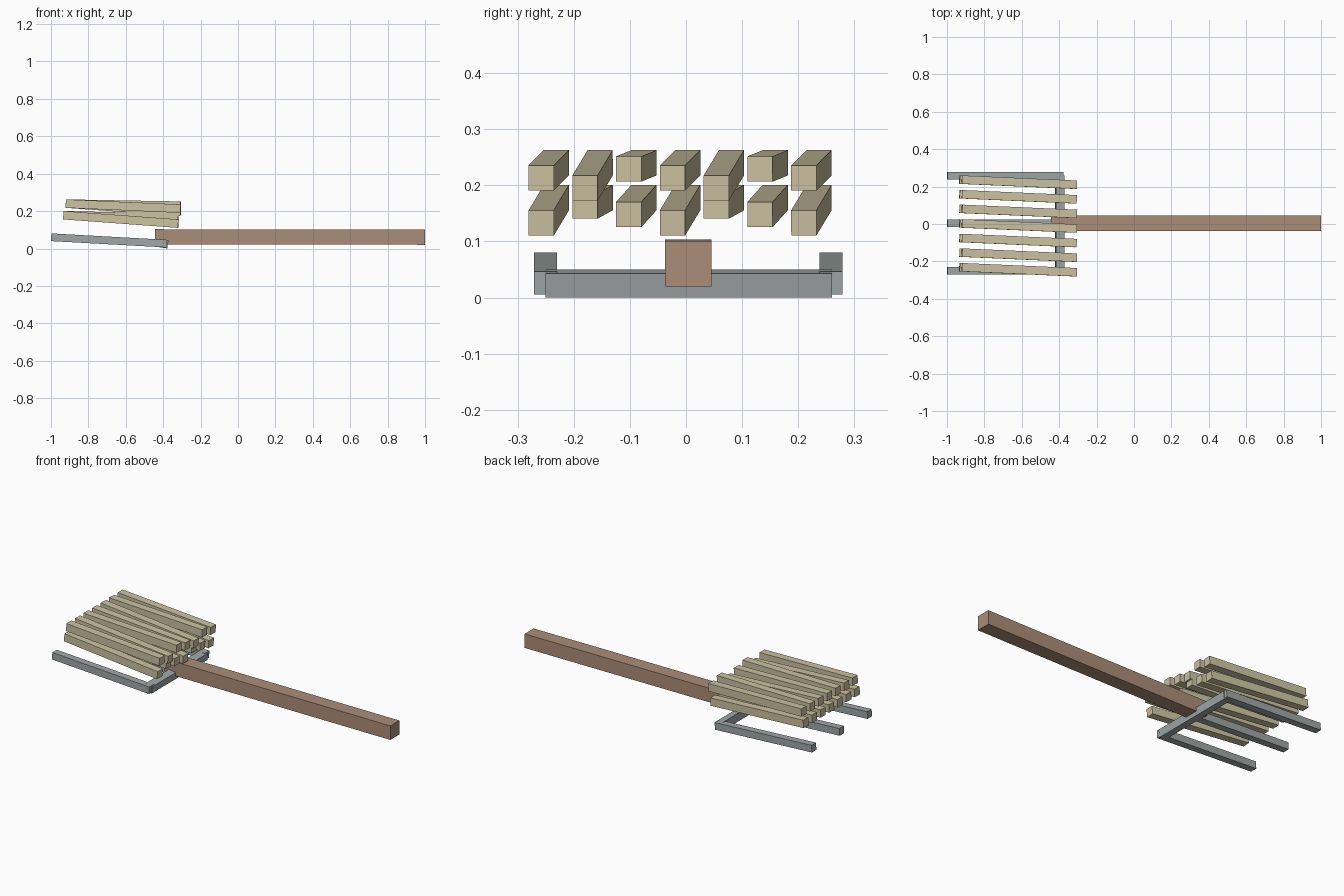
import bpy
import math
from mathutils import Vector

if "Cube" in bpy.data.objects:
    bpy.data.objects.remove(bpy.data.objects["Cube"], do_unlink=True)


def material(name, rgb):
    mat = bpy.data.materials.new(name)
    mat.use_nodes = True
    color = (*rgb, 1.0)
    mat.diffuse_color = color
    mat.node_tree.nodes["Principled BSDF"].inputs["Base Color"].default_value = color
    return mat


wood = material("brown wood", (0.41, 0.27, 0.19))
metal = material("grey metal", (0.35, 0.39, 0.385))
straw = material("pale straw", (0.61, 0.545, 0.36))


def beam(name, start, end, width, height, mat):
    """Square-ended box whose centre line runs from start to end."""
    start, end = Vector(start), Vector(end)
    run = end - start
    pitch = -math.atan2(run.z, math.hypot(run.x, run.y))
    yaw = math.atan2(run.y, run.x)
    bpy.ops.mesh.primitive_cube_add(size=1, location=(start + end) / 2,
                                    rotation=(0, pitch, yaw))
    obj = bpy.context.object
    obj.name = name
    obj.scale = (run.length, width, height)
    bpy.ops.object.transform_apply(location=False, rotation=False, scale=True)
    obj.data.materials.append(mat)
    return obj


# Handle
beam("handle", (-0.445, 0.004, 0.0625), (1.0, 0.004, 0.0605), 0.082, 0.081, wood)

# Fork head: crossbar and three tines
beam("crossbar", (-0.42, 0.005, 0.0285), (-0.375, 0.005, 0.0215), 0.51, 0.043, metal)
for side, y in (("right", -0.25), ("middle", 0.004), ("left", 0.258)):
    beam(side + "_tine", (-0.999, y, 0.06), (-0.379, y, 0.026), 0.041, 0.041, metal)

# Two layers of straw, their slopes repeating every three stalks
layers = (
    ("upper", -0.92, 0.24, (0.027, 0.045, 0.011)),
    ("lower", -0.933, 0.178, (0.045, 0.015, 0.03)),
)
for layer, x, z, drops in layers:
    for i in range(7):
        y = -0.258 + 0.078 * i
        beam(f"{layer}_straw_{i + 1}", (x, y + 0.027, z),
             (x + 0.614, y, z - drops[i % 3]), 0.045, 0.045, straw)
